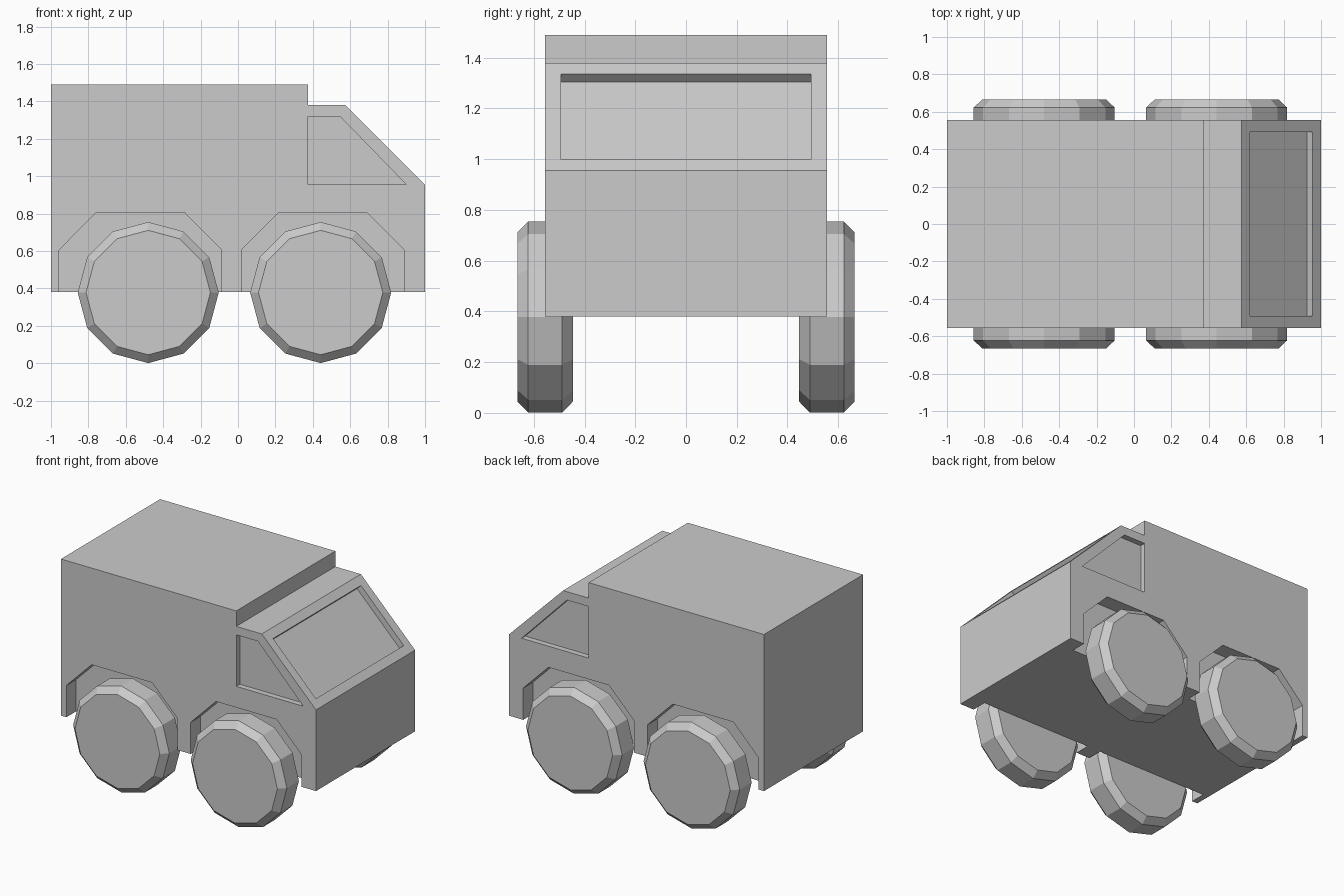
import bpy
import bmesh
from math import pi
from mathutils import Vector

default = bpy.data.objects.get("Cube")
if default:
    bpy.data.objects.remove(default, do_unlink=True)

grey = bpy.data.materials.new("light grey")
grey.use_nodes = True
colour = (0.6, 0.6, 0.6, 1)
grey.diffuse_color = colour
grey.node_tree.nodes["Principled BSDF"].inputs["Base Color"].default_value = colour

HALF_WIDTH = 0.555
FLOOR = 0.38


def add_object(name, bm):
    bmesh.ops.recalc_face_normals(bm, faces=bm.faces)
    mesh = bpy.data.meshes.new(name)
    bm.to_mesh(mesh)
    bm.free()
    mesh.materials.append(grey)
    obj = bpy.data.objects.new(name, mesh)
    bpy.context.collection.objects.link(obj)
    return obj


def prism(profile, y0, y1):
    """Extrude an x-z profile along y."""
    bm = bmesh.new()
    face = bm.faces.new([bm.verts.new((x, y0, z)) for x, z in profile])
    result = bmesh.ops.extrude_face_region(bm, geom=[face])
    verts = [v for v in result["geom"] if isinstance(v, bmesh.types.BMVert)]
    bmesh.ops.translate(bm, verts=verts, vec=(0, y1 - y0, 0))
    bmesh.ops.recalc_face_normals(bm, faces=bm.faces)
    return bm


# Van body with a raised cargo box and sloping cab
bm = prism([(-1, FLOOR), (1, FLOOR), (1, 0.955), (0.575, 1.38),
            (0.375, 1.38), (0.375, 1.49), (-1, 1.49)], -HALF_WIDTH, HALF_WIDTH)

# Recessed windscreen on the sloping face
slope = max(bm.faces, key=lambda f: f.normal.dot(Vector((1, 0, 1))))
bmesh.ops.inset_individual(bm, faces=[slope], thickness=0.063, use_even_offset=True)
inward = slope.normal * -0.043
glass = bmesh.ops.extrude_face_region(bm, geom=[slope])["geom"]
bmesh.ops.translate(bm, vec=inward,
                    verts=[v for v in glass if isinstance(v, bmesh.types.BMVert)])
if slope.is_valid:
    bmesh.ops.delete(bm, geom=[slope], context="FACES_ONLY")
body = add_object("van_body", bm)


def cut(name, profile, depth):
    """Cut a recess of the given depth into both sides of the body."""
    for side in (-1, 1):
        cutter = add_object(name, prism(profile, side * (HALF_WIDTH - depth),
                                        side * (HALF_WIDTH + 0.1)))
        cutter.hide_render = True
        cutter.hide_viewport = True
        cutter.display_type = "WIRE"
        mod = body.modifiers.new(name, "BOOLEAN")
        mod.operation = "DIFFERENCE"
        mod.solver = "EXACT"
        mod.object = cutter


# Side windows and wheel arches
cut("side_window_cutter", [(0.375, 0.955), (0.9, 0.955), (0.545, 1.32), (0.375, 1.32)], 0.04)
for axle in (-0.522, 0.453):
    right = [(0.435, FLOOR - 0.1), (0.435, 0.605), (0.237, 0.805)]
    arch = right + [(-x, z) for x, z in reversed(right)]
    cut("wheel_arch_cutter", [(axle + x, z) for x, z in arch], 0.11)

# Bake the cuts, then remove the cutters
bpy.context.view_layer.update()
evaluated = body.evaluated_get(bpy.context.evaluated_depsgraph_get())
body.data = bpy.data.meshes.new_from_object(evaluated)
for mod in list(body.modifiers):
    cutter = mod.object
    body.modifiers.remove(mod)
    bpy.data.objects.remove(cutter, do_unlink=True)


# Twelve-sided wheels with chamfered rims
def wheel(name, x, y):
    bm = bmesh.new()
    bmesh.ops.create_cone(bm, cap_ends=True, segments=12, radius1=0.377,
                          radius2=0.377, depth=0.22)
    rims = [e for e in bm.edges if any(len(f.verts) > 4 for f in e.link_faces)]
    bmesh.ops.bevel(bm, geom=rims, offset=0.043, segments=1, affect="EDGES")
    obj = add_object(name, bm)
    obj.rotation_euler.x = pi / 2
    obj.location = (x, y, 0.378)


for end, x in (("rear", -0.48), ("front", 0.442)):
    for side, y in (("right", -0.555), ("left", 0.555)):
        wheel(f"{end}_{side}_wheel", x, y)
